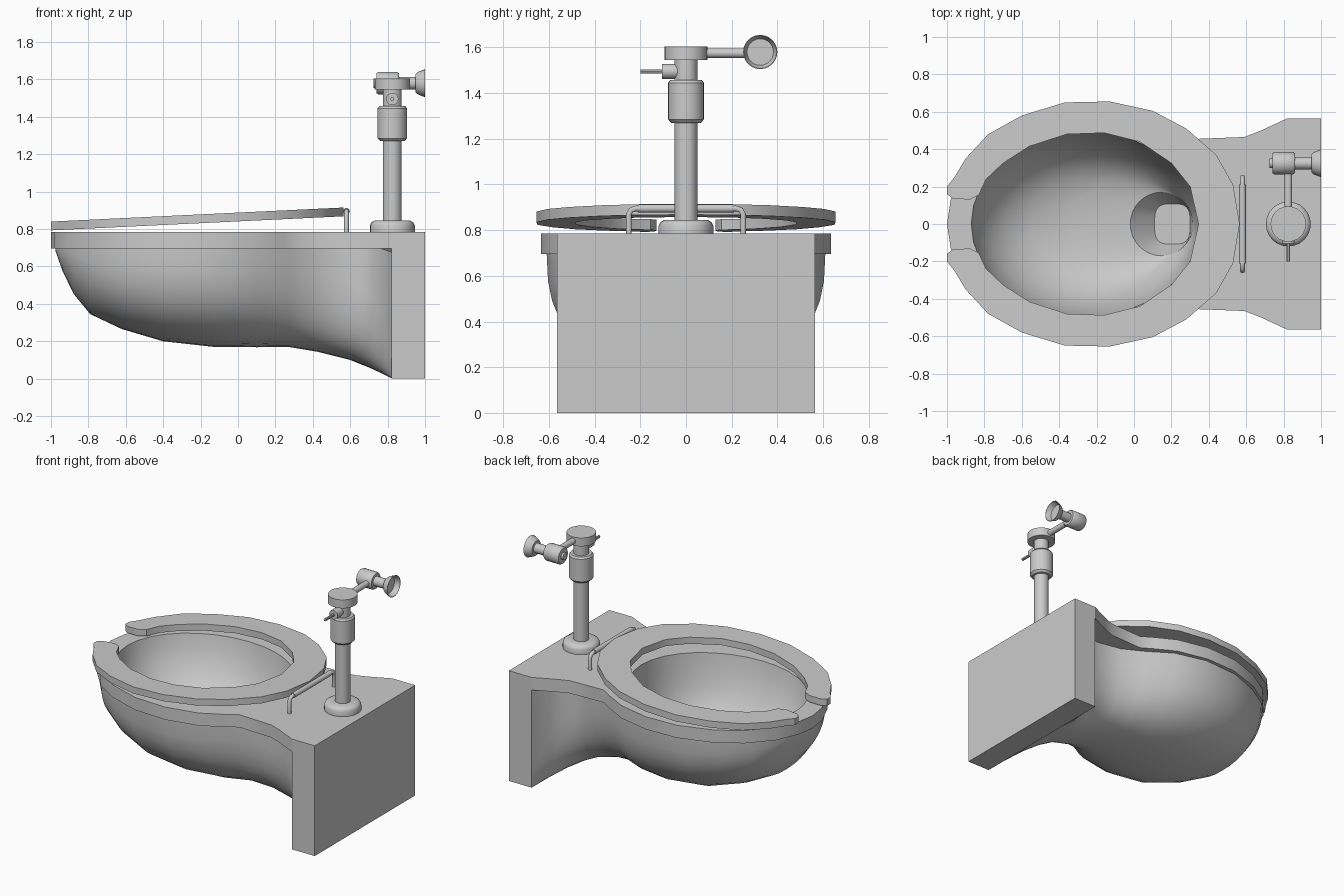
import bpy, bmesh, math
from mathutils import Vector

cube = bpy.data.objects.get("Cube")
if cube:
    bpy.data.objects.remove(cube, do_unlink=True)

grey = bpy.data.materials.new("porcelain grey")
grey.use_nodes = True
GREY = (0.6, 0.6, 0.6, 1)
grey.diffuse_color = GREY
grey.node_tree.nodes["Principled BSDF"].inputs["Base Color"].default_value = GREY


def finish(name, bm, angle=35, fix=True):
    """Turn a bmesh into a shaded, coloured object."""
    if fix:
        bmesh.ops.recalc_face_normals(bm, faces=bm.faces)
    me = bpy.data.meshes.new(name)
    bm.to_mesh(me)
    bm.free()
    me.materials.append(grey)
    ob = bpy.data.objects.new(name, me)
    bpy.context.collection.objects.link(ob)
    bpy.ops.object.select_all(action='DESELECT')
    ob.select_set(True)
    bpy.context.view_layer.objects.active = ob
    bpy.ops.object.shade_smooth_by_angle(angle=math.radians(angle))


def mirrored(half):
    """Close a half outline (y >= 0) by mirroring it across y = 0."""
    return half + [(x, -y) for x, y in reversed(half) if y > 0]


def plate(name, loops, z, thick, slope=0.0):
    """Flat plate from an outline and optional holes, rising along x by slope."""
    bm = bmesh.new()
    for loop in loops:
        vs = [bm.verts.new((x, y, z)) for x, y in loop]
        for a, b in zip(vs, vs[1:] + vs[:1]):
            bm.edges.new((a, b))
    bmesh.ops.triangle_fill(bm, use_beauty=True, edges=bm.edges[:])
    top = bmesh.ops.extrude_face_region(bm, geom=bm.faces[:])["geom"]
    for v in top:
        if isinstance(v, bmesh.types.BMVert):
            v.co.z += thick
    for v in bm.verts:
        v.co.z += slope * (v.co.x + 1)
    finish(name, bm)


def loft(name, rings, closed=True, cap_first=False, cap_last=False, angle=35, fix=True):
    """Skin a list of equally long point rings."""
    bm = bmesh.new()
    rows = [[bm.verts.new(p) for p in ring] for ring in rings]
    n = len(rows[0])
    for a, b in zip(rows, rows[1:]):
        for i in range(n if closed else n - 1):
            j = (i + 1) % n
            bm.faces.new((a[i], a[j], b[j], b[i]))
    if cap_first:
        bm.faces.new(rows[0][::-1])
    if cap_last:
        bm.faces.new(rows[-1])
    finish(name, bm, angle, fix)


def lathe(name, origin, axis, profile, seg=24):
    """Turn (radius, distance) pairs around an axis through origin."""
    turn = Vector((0, 0, 1)).rotation_difference(Vector(axis))
    rings = [[Vector(origin) + turn @ Vector((r * math.cos(k * math.tau / seg),
                                              r * math.sin(k * math.tau / seg), h))
              for k in range(seg)] for r, h in profile]
    loft(name, rings, cap_first=True, cap_last=True)


def oval(x0, x1, ry, z, p=1.0, seg=32):
    """Superellipse ring between x0 and x1; p below 1 squares it off."""
    ring = []
    for k in range(seg):
        c, s = math.cos(k * math.tau / seg), math.sin(k * math.tau / seg)
        ring.append(((x0 + x1) / 2 + (x1 - x0) / 2 * math.copysign(abs(c) ** p, c),
                     ry * math.copysign(abs(s) ** p, s), z))
    return ring


TOP, UNDER, WALL = 0.785, 0.695, 0.82

# Wall block
bm = bmesh.new()
bmesh.ops.create_cube(bm, size=1)
for v in bm.verts:
    v.co.x = WALL if v.co.x < 0 else 1
    v.co.y *= 1.13
    v.co.z = 0 if v.co.z < 0 else TOP
finish("wall_block", bm)

# Basin: rings from the rim down to the funnel edge, then a steep drain
basin = [oval(*r) for r in [
    (-0.87, 0.352, 0.495, TOP), (-0.85, 0.348, 0.478, 0.69), (-0.79, 0.343, 0.438, 0.57),
    (-0.69, 0.337, 0.378, 0.46), (-0.55, 0.33, 0.305, 0.385), (-0.34, 0.322, 0.235, 0.34),
    (-0.02, 0.315, 0.17, 0.315)]]
drain = [oval(-0.02, 0.315, 0.17, 0.315), oval(0.11, 0.3, 0.108, 0.2, 0.6)]
loft("basin", basin, angle=60, fix=False)
loft("drain", drain, cap_last=True, fix=False)

# Rim and deck with the basin opening
rim_half = [(-1, 0), (-0.98, 0.13), (-0.91, 0.29), (-0.77, 0.445), (-0.6, 0.55),
            (-0.37, 0.625), (-0.13, 0.635), (0.1, 0.585), (0.24, 0.51), (0.33, 0.455),
            (0.59, 0.465), (0.68, 0.5), (WALL, 0.565)]
plate("rim_deck", [mirrored(rim_half), [p[:2] for p in basin[0]]], UNDER, TOP - UNDER)

# Bowl body: U-shaped sections (x, half width, lowest z, roundness),
# waisted behind the bowl and flaring out to the wall block
sections = [(-0.975, 0.08, 0.68, 1), (-0.94, 0.2, 0.58, 1), (-0.88, 0.31, 0.455, 0.95),
            (-0.79, 0.41, 0.345, 0.87), (-0.62, 0.515, 0.265, 0.82),
            (-0.4, 0.595, 0.2, 0.8), (-0.13, 0.61, 0.17, 0.8),
            (0.1, 0.55, 0.168, 0.8), (0.27, 0.44, 0.17, 0.8),
            (0.42, 0.36, 0.145, 0.75), (0.6, 0.325, 0.1, 0.65),
            (0.7, 0.355, 0.06, 0.5), (0.77, 0.43, 0.028, 0.32), (WALL, 0.56, 0.003, 0.1)]


def u_section(x, w, low, p, steps=20):
    pts = []
    for k in range(steps + 1):
        c, s = math.cos(math.pi * k / steps), math.sin(math.pi * k / steps)
        pts.append((x, math.copysign(w * abs(c) ** p, c),
                    UNDER - (UNDER - low) * max(s, 0) ** p))
    return pts


loft("bowl_body", [u_section(*s) for s in sections], closed=False, cap_first=True, angle=60)

# Open-front seat, slightly raised at the back: one C-shaped outline
seat_outer = [(0.565, 0), (0.53, 0.21), (0.44, 0.37), (0.28, 0.51), (0.1, 0.605),
              (-0.13, 0.655), (-0.37, 0.65), (-0.6, 0.58), (-0.78, 0.48), (-0.9, 0.35),
              (-0.96, 0.25), (-1, 0.2), (-1, 0.16), (-0.97, 0.137)]
seat_inner = [(-0.88, 0.13), (-0.83, 0.155), (-0.79, 0.24), (-0.7, 0.325), (-0.56, 0.415),
              (-0.36, 0.48), (-0.16, 0.487), (0.03, 0.44), (0.2, 0.325), (0.3, 0.2), (0.345, 0)]
seat_left = seat_outer + seat_inner
seat_right = [(x, -y) for x, y in reversed(seat_left[1:-1])]
plate("seat", [seat_left + seat_right], 0.793, 0.047, 0.048)

# Hinge: bent rod with a thicker sleeve
HX, HZ = 0.58, 0.895
path = [(HX, 0.25, TOP), (HX, 0.25, 0.87), (HX, 0.24, 0.888), (HX, 0.22, HZ)]
path += [(x, -y, z) for x, y, z in reversed(path)]
seg = 10
rod = []
for i, p in enumerate(path):
    a, b = Vector(path[max(i - 1, 0)]), Vector(path[min(i + 1, len(path) - 1)])
    side = Vector((1, 0, 0))
    up = (b - a).normalized().cross(side)
    rod.append([Vector(p) + 0.013 * (side * math.cos(k * math.tau / seg) + up * math.sin(k * math.tau / seg))
                for k in range(seg)])
loft("hinge_rod", rod, cap_first=True, cap_last=True, angle=60)
lathe("hinge_sleeve", (HX, -0.21, HZ), (0, 1, 0), [(0.018, 0), (0.018, 0.42)], 12)

# Flush valve column
VX, PY, PZ = 0.825, 0.325, 1.58
lathe("valve_flange", (VX, 0, TOP), (0, 0, 1),
      [(0.12, 0), (0.12, 0.035), (0.112, 0.05), (0.095, 0.06), (0.05, 0.06)])
lathe("valve_pipe", (VX, 0, TOP), (0, 0, 1), [(0.05, 0), (0.05, 0.77)])
lathe("valve_coupling", (VX, 0, 1.27), (0, 0, 1),
      [(0.065, 0), (0.079, 0.015), (0.079, 0.175), (0.07, 0.187), (0.05, 0.187)])
lathe("valve_cap", (VX, 0, 1.545), (0, 0, 1), [(0.095, 0), (0.095, 0.06)])

# Flush lever
lathe("lever_hub", (VX, -0.03, 1.495), (0, -1, 0), [(0.033, 0), (0.033, 0.075)], 16)
lathe("lever_rod", (VX, -0.1, 1.495), (0, -1, 0), [(0.01, 0), (0.01, 0.1)], 10)

# Supply pipe, stop valve and wall flange
lathe("supply_pipe", (VX, 0.06, PZ - 0.005), (0, 1, 0), [(0.021, 0), (0.021, 0.24)], 16)
lathe("stop_valve", (0.74, PY, PZ), (1, 0, 0),
      [(0.053, 0), (0.06, 0.01), (0.06, 0.11), (0.053, 0.12)])
lathe("stop_knob", (0.725, PY, PZ), (1, 0, 0), [(0.025, 0), (0.025, 0.02)], 12)
lathe("wall_pipe", (0.85, PY, PZ), (1, 0, 0), [(0.034, 0), (0.034, 0.11)], 16)
lathe("wall_flange", (0.95, PY, PZ), (1, 0, 0),
      [(0.05, 0), (0.06, 0.012), (0.075, 0.05), (0.072, 0.05), (0.058, 0.014)])
